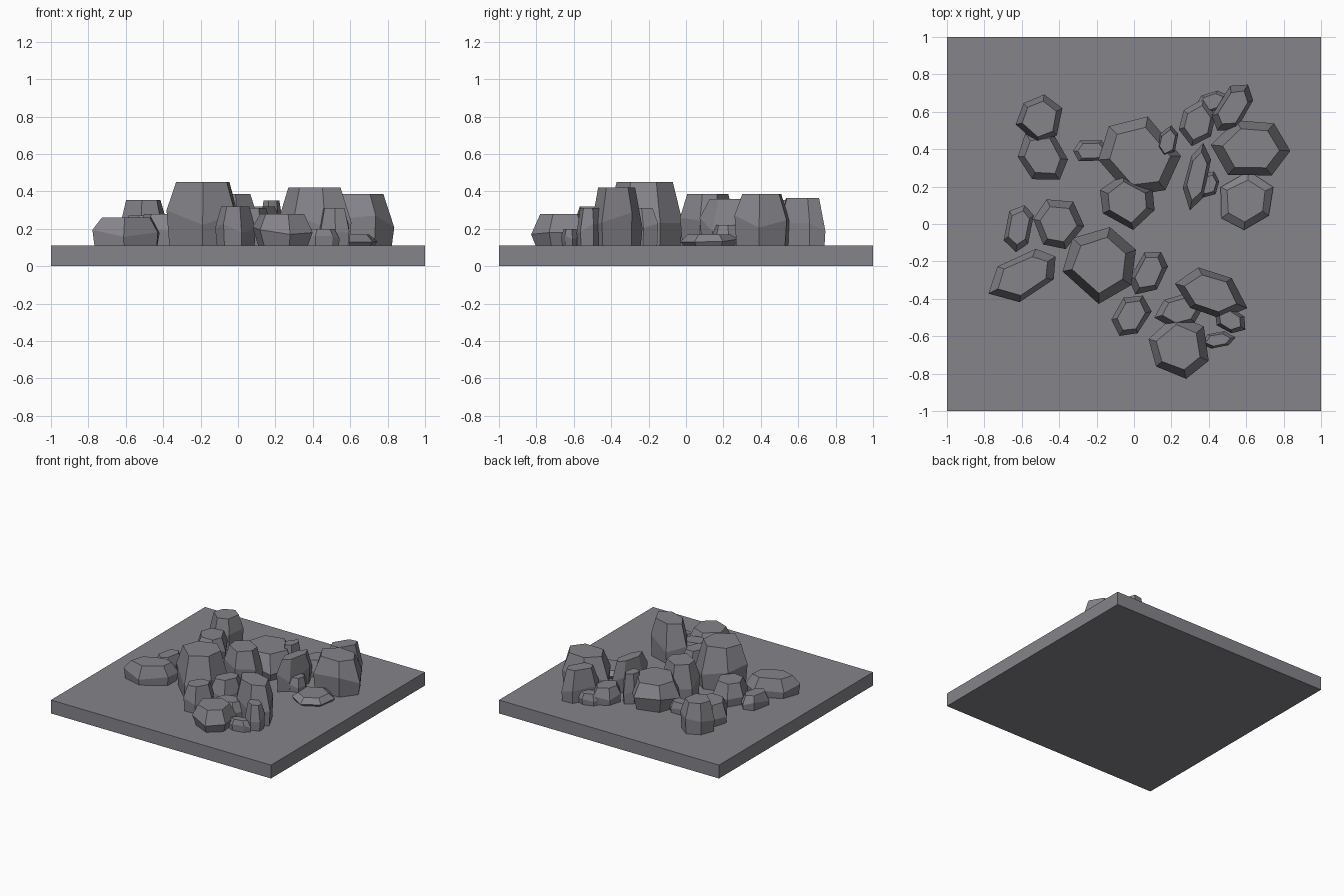
import bpy
import bmesh
import random
from math import cos, sin, pi, radians
from mathutils import Vector

random.seed(4)
SLAB_TOP = 0.11

cube = bpy.data.objects.get("Cube")
if cube:
    bpy.data.objects.remove(cube, do_unlink=True)

stone = bpy.data.materials.new("grey_stone")
stone.use_nodes = True
colour = (0.235, 0.23, 0.255, 1)
stone.diffuse_color = colour
stone.node_tree.nodes["Principled BSDF"].inputs["Base Color"].default_value = colour


def finish(name, bm):
    """Turn a bmesh into a flat-shaded stone object."""
    bmesh.ops.recalc_face_normals(bm, faces=bm.faces)
    mesh = bpy.data.meshes.new(name)
    bm.to_mesh(mesh)
    bm.free()
    mesh.materials.append(stone)
    obj = bpy.data.objects.new(name, mesh)
    bpy.context.collection.objects.link(obj)
    return obj


def make_slab():
    bm = bmesh.new()
    bmesh.ops.create_cube(bm, size=1)
    bmesh.ops.scale(bm, vec=(2, 2, SLAB_TOP), verts=bm.verts)
    bmesh.ops.translate(bm, vec=(0, 0, SLAB_TOP / 2), verts=bm.verts)
    finish("base_slab", bm)


def make_rock(name, x, y, half_length, half_width, turn, top):
    """Six-sided boulder: a tucked-in foot, a wide belly and a flat top."""
    sides = 6
    height = top - SLAB_TOP
    low = height < half_width * 1.3
    foot = 0.82 if low else 0.94
    belly = SLAB_TOP + height * 0.45
    angle = radians(turn)
    outline = []
    for i in range(sides):
        a = 2 * pi * i / sides + random.uniform(-0.16, 0.16)
        r = random.uniform(0.94, 1.06)
        u, v = half_length * r * cos(a), half_width * 1.1 * r * sin(a)
        outline.append(Vector((u * cos(angle) - v * sin(angle),
                               u * sin(angle) + v * cos(angle), 0)))

    bm = bmesh.new()
    rings = []
    for scale, z, wobble in ((foot, SLAB_TOP - 0.01, 0.03),
                             (1.0, belly, 0.0),
                             (0.72, top, 0.03)):
        ring = []
        for p in outline:
            s = scale + random.uniform(-wobble, wobble)
            lift = random.uniform(-0.15, 0.15) * height if scale == 1 else 0
            ring.append(bm.verts.new((x + p.x * s, y + p.y * s, z + lift)))
        rings.append(ring)
    for lower, upper in zip(rings, rings[1:]):
        for i in range(sides):
            j = (i + 1) % sides
            bm.faces.new((lower[i], lower[j], upper[j], upper[i]))
    bm.faces.new(rings[0])
    bm.faces.new(rings[-1])
    finish(name, bm)


# Each rock: x, y, half length, half width, turn in degrees, top height
CLUSTERS = {
    "centre_left_rock": [
        (-.18, -.21, .21, .19, 80, .45),
        (-.4, 0, .14, .13, 50, .28),
        (-.615, -.02, .125, .075, 80, .22),
        (-.59, -.28, .21, .11, 30, .26),
        (.08, -.26, .135, .08, 60, .31),
        (-.015, -.49, .13, .085, 55, .32),
    ],
    "front_rock": [
        (.41, -.37, .21, .11, -18, .42),
        (.24, -.66, .17, .15, -80, .28),
        (.25, -.46, .14, .08, 15, .25),
        (.51, -.51, .1, .06, -35, .31),
        (.45, -.62, .09, .04, 10, .2),
    ],
    "back_centre_rock": [
        (.03, .36, .22, .19, -52, .32),
        (-.04, .12, .16, .13, -25, .385),
        (-.23, .39, .1, .06, 0, .2),
        (.18, .44, .09, .05, 80, .35),
        (.335, .25, .18, .06, 78, .36),
        (.4, .21, .08, .05, 70, .22),
    ],
    "back_right_rock": [
        (.34, .54, .13, .09, 75, .24),
        (.53, .62, .15, .085, 60, .365),
        (.63, .4, .21, .15, 0, .385),
        (.6, .13, .16, .14, 30, .17),
        (.41, .65, .1, .05, 20, .2),
    ],
    "back_left_rock": [
        (-.5, .56, .13, .115, 20, .355),
        (-.49, .36, .15, .12, -60, .27),
    ],
}

make_slab()
for cluster, rocks in CLUSTERS.items():
    for number, rock in enumerate(rocks, 1):
        make_rock(f"{cluster}_{number}", *rock)
